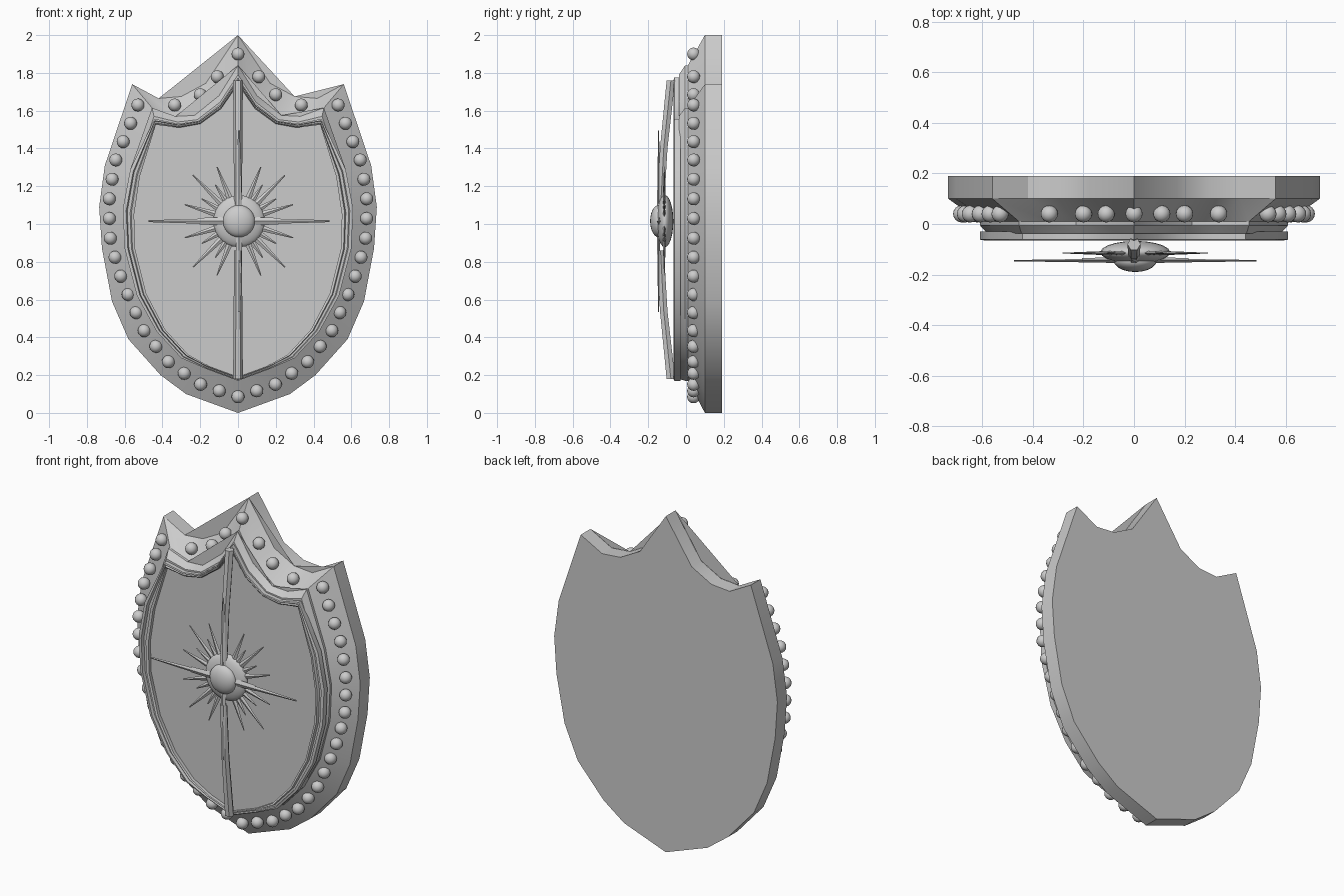
import bpy, bmesh, math
from mathutils import Vector

if "Cube" in bpy.data.objects:
    bpy.data.objects.remove(bpy.data.objects["Cube"], do_unlink=True)

grey = bpy.data.materials.new("plain_grey")
grey.use_nodes = True
grey.diffuse_color = (0.6, 0.6, 0.6, 1)
grey.node_tree.nodes["Principled BSDF"].inputs["Base Color"].default_value = (0.6, 0.6, 0.6, 1)

# Half outlines (x, z), from the top peak down the side to the bottom tip
RIM = [(0, 2), (.17, 1.745), (.30, 1.675), (.42, 1.665), (.56, 1.74), (.705, 1.31), (.735, 1.09),
       (.72, .87), (.667, .59), (.58, .39), (.41, .2), (.275, .1), (0, 0)]
STEP = [(0, 1.84), (.1, 1.68), (.23, 1.575), (.33, 1.57), (.455, 1.615), (.57, 1.29), (.61, 1.08),
        (.60, .87), (.535, .62), (.43, .43), (.30, .29), (.175, .235), (0, .17)]
FIELD = [(0, 1.74), (.09, 1.61), (.2, 1.53), (.31, 1.51), (.435, 1.525), (.52, 1.25), (.55, 1.05),
         (.545, .87), (.485, .63), (.385, .44), (.265, .31), (.15, .245), (0, .19)]


def mix(a, b, t):
    return [tuple(Vector(p).lerp(Vector(q), t)) for p, q in zip(a, b)]


def ring(half, y):
    """Mirror a half outline into a closed ring at depth y."""
    full = half + [(-x, z) for x, z in half[-2:0:-1]]
    return [(x, y, z) for x, z in full]


def finish(ob, name, smooth=True):
    ob.name = ob.data.name = name
    ob.data.materials.append(grey)
    if smooth:
        bpy.ops.object.select_all(action='DESELECT')
        ob.select_set(True)
        bpy.context.view_layer.objects.active = ob
        bpy.ops.object.shade_smooth_by_angle(angle=math.radians(30))
    return ob


def loft(name, rings, closed=False):
    """Join rings with quads; cap the ends, or close the last ring to the first."""
    bm = bmesh.new()
    vs = [[bm.verts.new(p) for p in r] for r in rings]
    n = len(vs[0])
    pairs = list(zip(vs, vs[1:])) + ([(vs[-1], vs[0])] if closed else [])
    for a, b in pairs:
        for i in range(n):
            j = (i + 1) % n
            bm.faces.new((a[i], a[j], b[j], b[i]))
    if not closed:
        bm.faces.new(vs[0])
        bm.faces.new(vs[-1][::-1])
    bmesh.ops.recalc_face_normals(bm, faces=bm.faces)
    me = bpy.data.meshes.new(name)
    bm.to_mesh(me)
    bm.free()
    ob = bpy.data.objects.new(name, me)
    bpy.context.collection.objects.link(ob)
    return finish(ob, name)


def web(name, points, y):
    """Thin sheet spanning a notch in the upper edge, facing the back."""
    me = bpy.data.meshes.new(name)
    me.from_pydata([(x, y, z) for x, z in points], [], [range(len(points))])
    if me.polygons[0].normal.y < 0:
        me.flip_normals()
    ob = bpy.data.objects.new(name, me)
    bpy.context.collection.objects.link(ob)
    finish(ob, name, False)


def ball(name, loc, size, segments=16, rings=10):
    bpy.ops.mesh.primitive_uv_sphere_add(segments=segments, ring_count=rings, location=loc)
    ob = bpy.context.object
    ob.scale = size
    finish(ob, name)


# Shield body: flat back, straight wall, sloped rim, stepped field
loft("shield_body", [ring(RIM, .19), ring(RIM, .1), ring(STEP, .01), ring(STEP, -.005),
                     ring(mix(STEP, FIELD, .5), -.038)])

# Thin webs across the upper notches
for label, half, y in (("rim", RIM, .099), ("step", STEP, -.004)):
    left = [(-x, z) for x, z in half[:4]]
    web(label + "_web_right", left, y)
    web(label + "_web_left", half[:3], y)
    web(label + "_web_horn", half[2:5], y)

# Moulded frame with a groove between two ridges
outer = mix(STEP, FIELD, .65)[:5] + STEP[5:]
frame = [(0, -.03), (0, -.062), (.3, -.065), (.4, -.048), (.65, -.048), (.75, -.062), (1, -.058), (1, -.03)]
loft("field_frame", [ring(mix(outer, FIELD, t), y) for t, y in frame], closed=True)

# Beads: along the crown, then evenly spaced down both sides
beads = [(0, 1.9), (.11, 1.78), (.2, 1.685), (.335, 1.63)]
path = [Vector(p) for p in ((.53, 1.63), (.655, 1.32), (.685, 1.11), (.675, .9), (.61, .69),
                            (.49, .42), (.36, .26), (.19, .145), (0, .085))]
total = sum((b - a).length for a, b in zip(path, path[1:]))
COUNT = 18
for k in range(COUNT + 1):
    d = total * k / COUNT
    for a, b in zip(path, path[1:]):
        seg = (b - a).length
        if d <= seg + 1e-5:
            beads.append(tuple(a.lerp(b, d / seg)))
            break
        d -= seg
for x, z in beads:
    for side in ((1, -1) if x > .01 else (1,)):
        ball("rim_bead", (x * side, .04, z), (.034, .034, .034))

# Upper and lower spine bars, bowed forward to the boss
CX, CZ = .005, 1.015
for name, flip in (("upper_spine", False), ("lower_spine", True)):
    rings = []
    for z, y, r in ((1.76, -.08, .026), (1.4, -.118, .023), (1.08, -.135, .021)):
        z = 1.94 - z if flip else z
        rings.append([(r * math.cos(math.tau * i / 6), y + r * math.sin(math.tau * i / 6), z) for i in range(6)])
    loft(name, rings)


# Tapered rays of the sunburst
def ray(name, angle, start, end, width, tip, y, flat=.5):
    mid = (start + end) / 2
    bpy.ops.mesh.primitive_cone_add(
        vertices=4, radius1=width, radius2=tip, depth=end - start, rotation=(0, angle, 0),
        location=(CX + mid * math.sin(angle), y, CZ + mid * math.cos(angle)))
    bpy.context.object.scale = (1, flat, 1)
    finish(bpy.context.object, name, False)


for i in range(4):
    quarter = i * math.pi / 2
    ray("long_ray", quarter, .08, .48, .017, .005, -.145)
    if i % 2:
        ray("long_ray_collar", quarter, .08, .21, .022, .017, -.143)
for sx in (1, -1):
    for sz in (1, -1):
        for deg, length in ((17, .30), (45, .345), (68, .31), (31, .23), (57, .23)):
            a = math.radians(deg)
            angle = math.atan2(sx * math.cos(a), sz * math.sin(a))
            ray("short_ray", angle, .1, length, .018, .003, -.115)

# Central boss: wide disc with a raised dome
ball("boss_disc", (CX, -.112, CZ), (.138, .045, .138), 20, 12)
ball("boss_dome", (CX, -.145, CZ), (.085, .045, .085), 20, 12)
